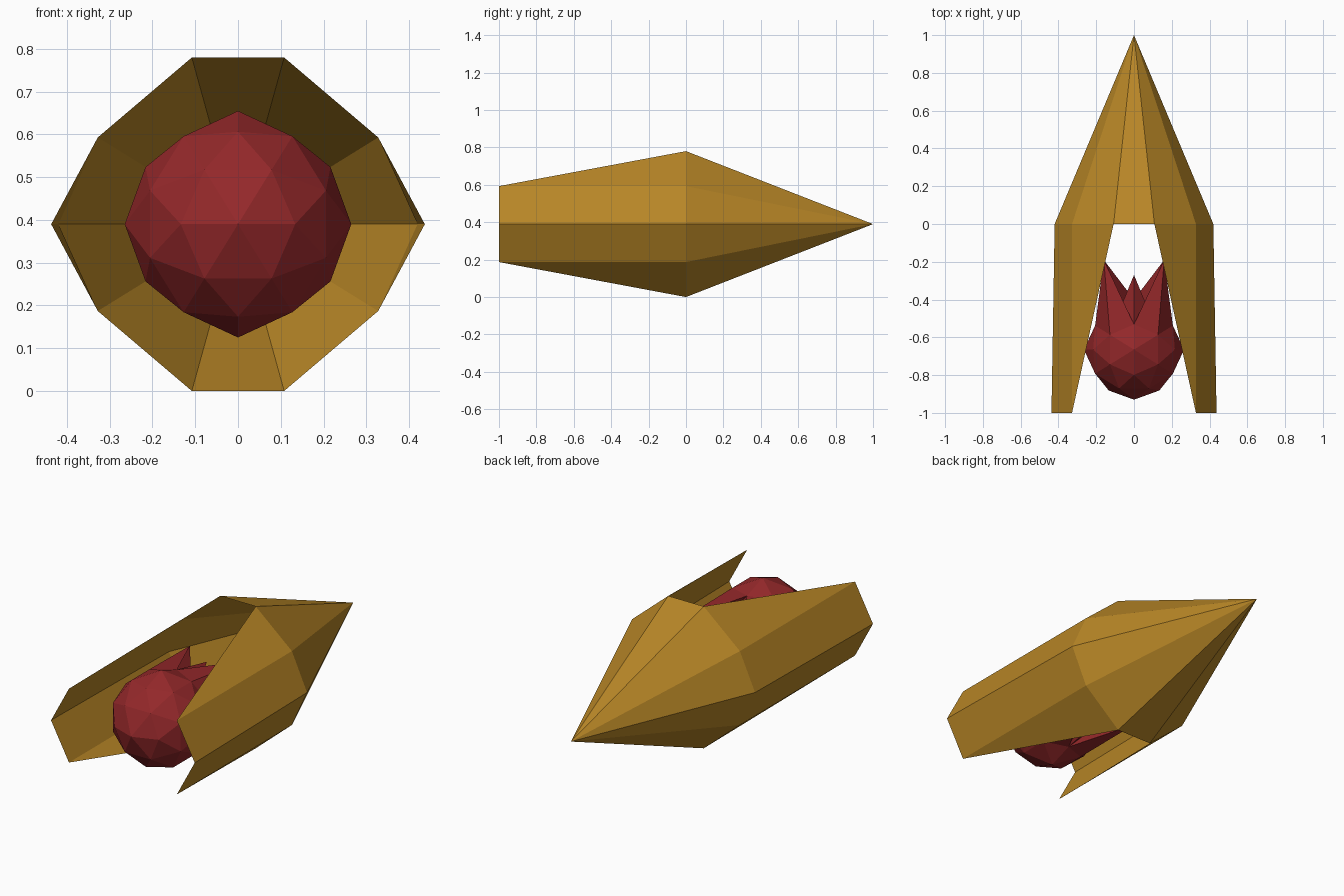
import bpy, bmesh, math
from mathutils import Vector

if "Cube" in bpy.data.objects:
    bpy.data.objects.remove(bpy.data.objects["Cube"])

MID = 0.39  # height of the long axis


def material(name, rgb):
    m = bpy.data.materials.new(name)
    m.diffuse_color = (*rgb, 1)
    m.use_nodes = True
    m.node_tree.nodes["Principled BSDF"].inputs["Base Color"].default_value = m.diffuse_color
    return m


def finish(bm, name, mat):
    bmesh.ops.recalc_face_normals(bm, faces=bm.faces[:])
    me = bpy.data.meshes.new(name)
    bm.to_mesh(me)
    bm.free()
    me.materials.append(mat)
    ob = bpy.data.objects.new(name, me)
    bpy.context.collection.objects.link(ob)
    return ob


gold = material("gold", (0.485, 0.242, 0.02))
red = material("dark red", (0.296, 0.021, 0.023))

# Pointed shell: ten-sided cone with two open-ended side plates
quarter = [(0.108, 0.39), (0.328, 0.203)]
half = quarter + [(0.42, 0.0)] + [(x, -z) for x, z in reversed(quarter)]
ring_pts = half + [(-x, z) for x, z in reversed(half) if True]
bm = bmesh.new()
apex = bm.verts.new((0, 1, MID))
ring = [bm.verts.new((x, 0, MID + z)) for x, z in ring_pts]
for i in range(10):
    bm.faces.new((ring[i], ring[(i + 1) % 10], apex))
for first, side in ((0, 1), (5, -1)):
    r = ring[first:first + 5]
    zs = (0.203, 0, -0.203) if side > 0 else (-0.203, 0, 0.203)
    end = [bm.verts.new((side * x, -1, MID + z))
           for x, z in zip((0.328, 0.437, 0.328), zs)]
    bm.faces.new((r[1], r[0], end[0]))
    bm.faces.new((r[2], r[1], end[0], end[1]))
    bm.faces.new((r[3], r[2], end[1], end[2]))
    bm.faces.new((r[4], r[3], end[2]))
finish(bm, "pointed_shell", gold)

# Faceted ball: once-subdivided icosahedron aligned to the axes
R = 0.265
C = Vector((0, -0.665, MID))
phi = (1 + math.sqrt(5)) / 2
bm = bmesh.new()
for a in (-1, 1):
    for b in (-phi, phi):
        for p in ((0, a, b), (a, b, 0), (b, 0, a)):
            bm.verts.new(p)
bmesh.ops.convex_hull(bm, input=bm.verts[:])
corners = set(bm.verts)
bmesh.ops.subdivide_edges(bm, edges=bm.edges[:], cuts=1, use_grid_fill=True)
centres = [f for f in bm.faces if not any(v in corners for v in f.verts)]
for v in bm.verts:
    d = v.co.normalized()
    on_axis = max(abs(c) for c in d) > 0.99
    v.co = C + d * R * (1.0 if on_axis else 0.96)

# Spikes: raise the middle facets on the rear of the ball
rear = [f for f in centres if (f.calc_center_median() - C).y > 0.4 * R]
tips = bmesh.ops.poke(bm, faces=rear)["verts"]
for v in tips:
    d = v.co - C
    up = math.copysign(1, d.z)
    if abs(d.x) < 0.02:
        v.co = (0, -0.27, MID + up * 0.16)
    else:
        v.co = (math.copysign(0.16, d.x), -0.19, MID + up * 0.174)
finish(bm, "spiked_ball", red)
